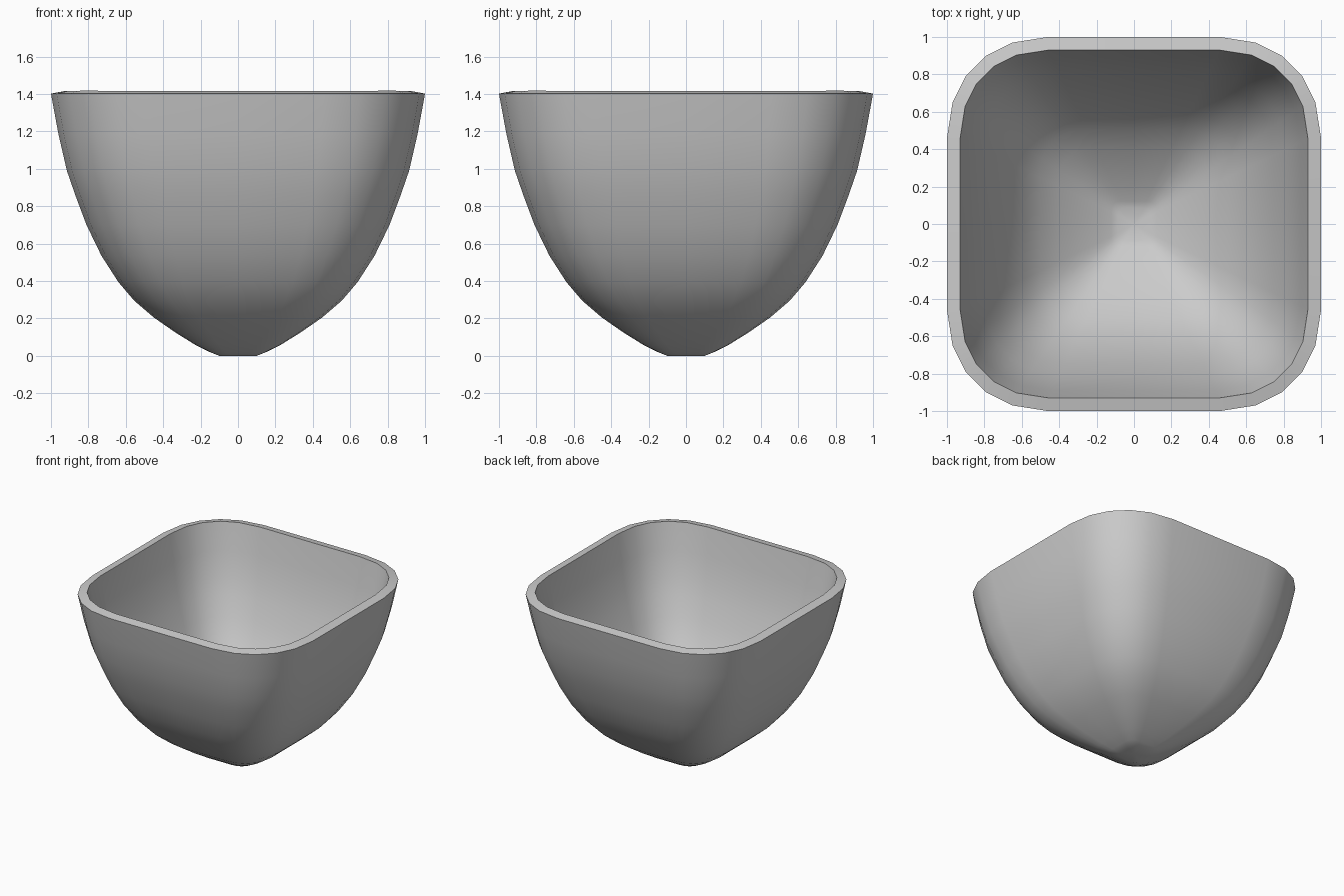
import bpy, bmesh

if "Cube" in bpy.data.objects:
    bpy.data.objects.remove(bpy.data.objects["Cube"])

# Outer wall profile: (half width, height)
profile = [(0.10, 0.0), (0.15, 0.02), (0.23, 0.06), (0.335, 0.125), (0.45, 0.205),
           (0.555, 0.295), (0.64, 0.395), (0.73, 0.535), (0.81, 0.70), (0.87, 0.86),
           (0.915, 0.99), (0.96, 1.185), (1.0, 1.402)]

# One rounded corner of the square cross-section, turned four times
corner = [(1.0, 0.0), (1.0, 0.46), (0.97, 0.65), (0.9, 0.79), (0.79, 0.9), (0.65, 0.97), (0.46, 1.0)]
outline = []
pts = corner
for _ in range(4):
    outline += pts
    pts = [(-y, x) for x, y in pts]

# Loft the outer shell
bm = bmesh.new()
rings = [[bm.verts.new((x * r, y * r, z)) for x, y in outline] for r, z in profile]
n = len(outline)
for lo, hi in zip(rings, rings[1:]):
    for i in range(n):
        j = (i + 1) % n
        bm.faces.new((lo[i], lo[j], hi[j], hi[i]))

# Small flat base
centre = bm.verts.new((0, 0, 0))
for i in range(n):
    bm.faces.new((centre, rings[0][(i + 1) % n], rings[0][i]))

mesh = bpy.data.meshes.new("bowl")
bm.to_mesh(mesh)
bm.free()
bowl = bpy.data.objects.new("bowl", mesh)
bpy.context.collection.objects.link(bowl)
bpy.context.view_layer.objects.active = bowl
bowl.select_set(True)

# Wall thickness, inwards
solid = bowl.modifiers.new("wall", 'SOLIDIFY')
solid.thickness = 0.071
solid.offset = -1
solid.use_even_offset = True
bpy.ops.object.modifier_apply(modifier=solid.name)
bpy.ops.object.shade_smooth_by_angle(angle=0.75)
